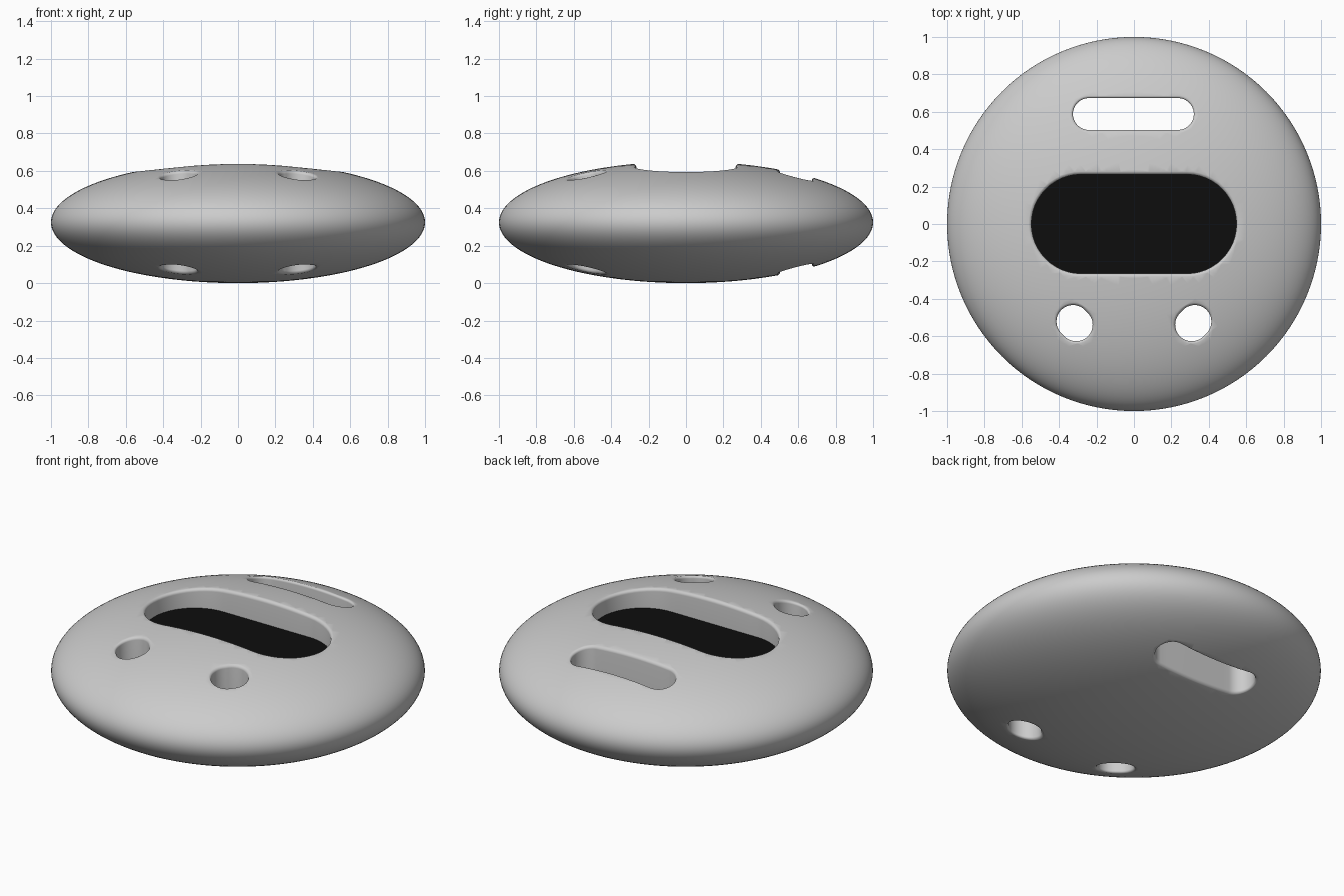
import bpy, bmesh, math

if "Cube" in bpy.data.objects:
    bpy.data.objects.remove(bpy.data.objects["Cube"])

H = 0.325  # half height of the flattened body


def surf(x, y):
    """Half thickness of the body at x, y."""
    return H * math.sqrt(max(0.0, 1 - x * x - y * y))


def outline(cx, cy, half, r, rot=0, n=24):
    """Stadium outline: straight half length plus round ends."""
    pts = []
    for side in (1, -1):
        for i in range(n + 1):
            a = -math.pi / 2 + math.pi * i / n
            u, v = side * (half + r * math.cos(a)), side * r * math.sin(a)
            pts.append((cx + u * math.cos(rot) - v * math.sin(rot),
                        cy + u * math.sin(rot) + v * math.cos(rot)))
        # extra points so the straights follow the curved surface
        for i in range(1, 12):
            u, v = side * half * (1 - 2 * i / 12), side * r
            pts.append((cx + u * math.cos(rot) - v * math.sin(rot),
                        cy + u * math.sin(rot) + v * math.cos(rot)))
    return pts


def loft(name, rings):
    bm = bmesh.new()
    loops = [[bm.verts.new(p) for p in ring] for ring in rings]
    n = len(loops[0])
    for lo, hi in zip(loops, loops[1:]):
        for i in range(n):
            j = (i + 1) % n
            bm.faces.new((lo[i], lo[j], hi[j], hi[i]))
    bm.faces.new(loops[0][::-1])
    bm.faces.new(loops[-1])
    bmesh.ops.recalc_face_normals(bm, faces=bm.faces)
    me = bpy.data.meshes.new(name)
    bm.to_mesh(me)
    bm.free()
    ob = bpy.data.objects.new(name, me)
    bpy.context.collection.objects.link(ob)
    return ob


def cutter(name, shape, fillet, floor=None):
    """Opening with softened rims; goes right through when floor is None."""
    cx, cy, half, r, rot = shape
    prof = [(fillet * (1 - math.sin(t)), fillet * (1 - math.cos(t)))
            for t in (math.radians(d) for d in (90, 77, 64, 51, 38, 25))]
    d, h = prof[-1]
    prof.append((d + fillet * 0.5, h - fillet * 0.233))
    top = []
    for d, h in prof:
        top.append([(x, y, H + surf(x, y) - h)
                    for x, y in outline(cx, cy, half, r + d, rot)])
    top.append([(x, y, 0.9) for x, y, z in top[-1]])
    if floor is None:
        low = [[(x, y, 2 * H - z) for x, y, z in ring] for ring in top[::-1]]
    else:
        low = [[(x, y, floor) for x, y, z in top[0]]]
    ob = loft(name, low + top)
    ob.hide_render = True
    ob.hide_set(True)
    return ob


# Body: flattened sphere
bpy.ops.mesh.primitive_uv_sphere_add(segments=128, ring_count=64, radius=1,
                                     location=(0, 0, H))
body = bpy.context.object
body.name = "body"
body.scale.z = H
bpy.ops.object.transform_apply(location=True, rotation=False, scale=True)

# Openings: screen pocket, strap slot, two cord holes
cutters = [
    cutter("pocket_cutter", (0, 0, 0.283, 0.265, 0), 0.02, floor=0.47),
    cutter("slot_cutter", (-0.003, 0.588, 0.238, 0.085, 0), 0.016),
]
for s in (-1, 1):
    cutters.append(cutter("hole_cutter", (s * 0.317, -0.53, 0.012, 0.088,
                                          s * math.radians(45)), 0.016))
bpy.context.view_layer.objects.active = body
for c in cutters:
    mod = body.modifiers.new("cut", 'BOOLEAN')
    mod.operation = 'DIFFERENCE'
    mod.solver = 'EXACT'
    mod.object = c
    bpy.ops.object.modifier_apply(modifier=mod.name)
    bpy.data.objects.remove(c)
body.select_set(True)
bpy.ops.object.shade_smooth_by_angle(angle=math.radians(35))

# Screen: black plate on the pocket floor
plate = outline(0, 0, 0.283, 0.267)
screen = loft("screen", [[(x, y, z) for x, y in plate] for z in (0.45, 0.495)])
black = bpy.data.materials.new("black")
black.diffuse_color = (0.004, 0.004, 0.004, 1)
black.use_nodes = True
black.node_tree.nodes["Principled BSDF"].inputs["Base Color"].default_value = black.diffuse_color
screen.data.materials.append(black)
